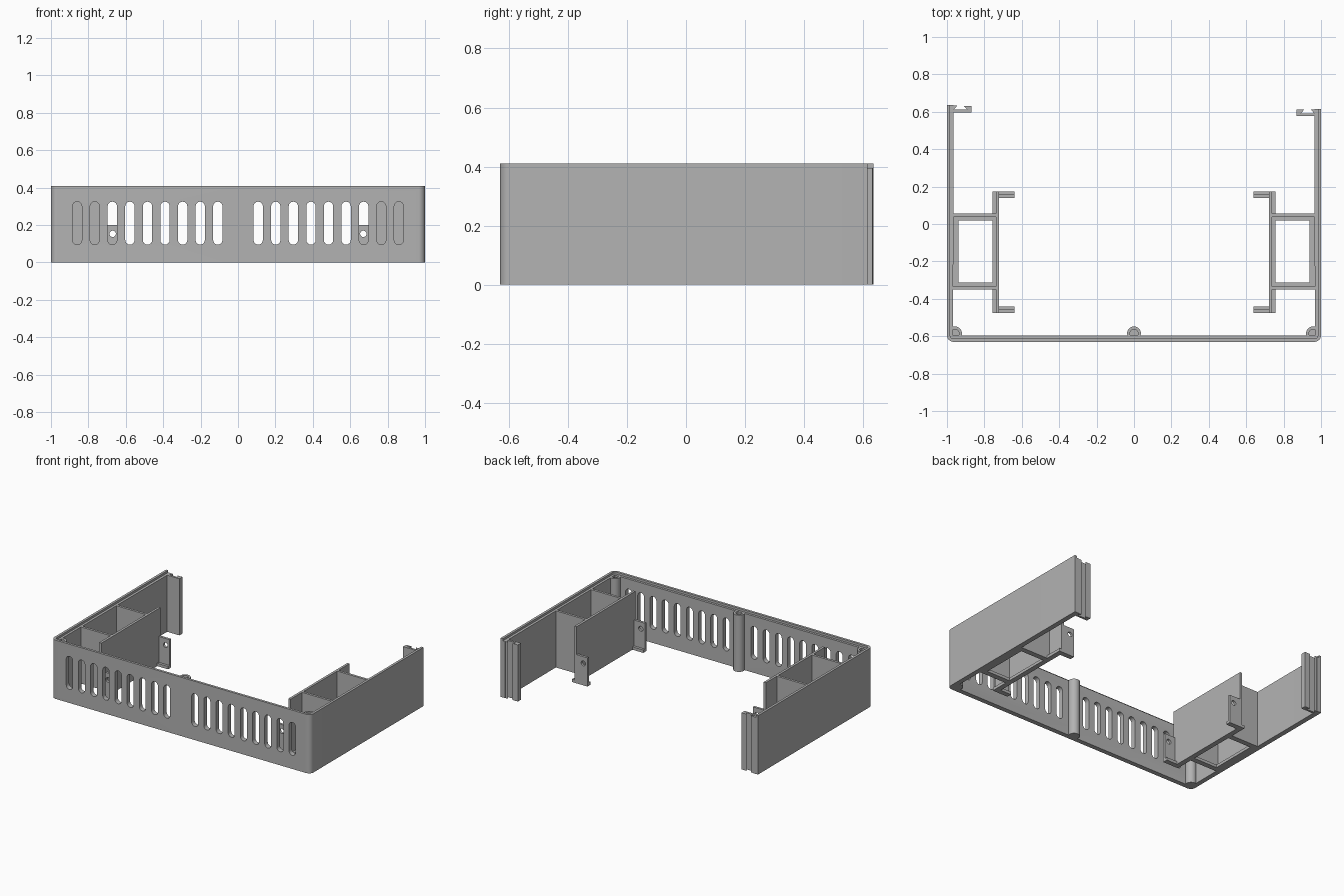
import bpy, bmesh, math

cube = bpy.data.objects.get("Cube")
if cube:
    bpy.data.objects.remove(cube, do_unlink=True)

GREY = bpy.data.materials.new("grey_plastic")
GREY.use_nodes = True
COLOUR = (0.45, 0.45, 0.45, 1)
GREY.diffuse_color = COLOUR
GREY.node_tree.nodes["Principled BSDF"].inputs["Base Color"].default_value = COLOUR

HEIGHT, BODY = 0.41, 0.395      # lip top, body top
WALL, THIN, BASE = 0.035, 0.017, 0.02
FRONT, LEFT_END, RIGHT_END = -0.63, 0.615, 0.635


def prism(name, outline, z0, z1):
    """Extrude a flat outline from z0 to z1."""
    bm = bmesh.new()
    face = bm.faces.new([bm.verts.new((x, y, z0)) for x, y in outline])
    ext = bmesh.ops.extrude_face_region(bm, geom=[face])
    for v in ext["geom"]:
        if isinstance(v, bmesh.types.BMVert):
            v.co.z = z1
    bmesh.ops.recalc_face_normals(bm, faces=bm.faces)
    mesh = bpy.data.meshes.new(name)
    bm.to_mesh(mesh)
    bm.free()
    mesh.materials.append(GREY)
    obj = bpy.data.objects.new(name, mesh)
    bpy.context.collection.objects.link(obj)
    return obj


def box(name, x0, x1, y0, y1, z0, z1):
    return prism(name, [(x0, y0), (x1, y0), (x1, y1), (x0, y1)], z0, z1)


def arc(cx, cy, r, start, end, steps=8):
    return [(cx + r * math.cos(math.radians(start + (end - start) * i / steps)),
             cy + r * math.sin(math.radians(start + (end - start) * i / steps)))
            for i in range(steps + 1)]


def circle(cx, cy, r):
    return arc(cx, cy, r, 0, 345, 23)


def stand_up(cutter, y):
    """Turn a cutter drawn in x and z so that it runs along y."""
    for v in cutter.data.vertices:
        v.co = (v.co.x, y + v.co.z, v.co.y)
    cutter.data.flip_normals()


def cut(obj, cutters):
    for cutter in cutters:
        mod = obj.modifiers.new("cut", "BOOLEAN")
        mod.operation, mod.solver, mod.object = "DIFFERENCE", "EXACT", cutter
        bpy.context.view_layer.objects.active = obj
        bpy.ops.object.modifier_apply(modifier=mod.name)
        bpy.data.objects.remove(cutter, do_unlink=True)


def smooth(obj):
    bpy.ops.object.select_all(action="DESELECT")
    obj.select_set(True)
    bpy.context.view_layer.objects.active = obj
    bpy.ops.object.shade_smooth_by_angle(angle=math.radians(30))


def u_outline(t):
    """Three-sided wall outline of thickness t with rounded outer corners."""
    r, inner = 0.035, max(0.035 - t, 0.002)
    c = 1 - r
    y = FRONT + r
    return ([(-1, RIGHT_END)] + arc(-c, y, r, 180, 270) + arc(c, y, r, 270, 360)
            + [(1, LEFT_END), (1 - t, LEFT_END)]
            + arc(c, y, inner, 360, 270) + arc(-c, y, inner, 270, 180)
            + [(t - 1, RIGHT_END)])


# Outer wall with two rows of vent slots, and the raised lip along its rim
shell = prism("outer_wall", u_outline(WALL), 0, BODY)
slots = []
for side in (-1, 1):
    for i in range(9):
        x = side * (0.108 + 0.094 * i)
        slot = prism("slot_cutter", arc(x, 0.3, 0.025, 0, 180) + arc(x, 0.12, 0.025, 180, 360), -0.1, 0.1)
        stand_up(slot, FRONT)
        slots.append(slot)
cut(shell, slots)
smooth(shell)
smooth(prism("rim_lip", u_outline(THIN), BODY, HEIGHT))

# Screw posts with blind holes
for name, x in (("right_post", -0.957), ("middle_post", 0), ("left_post", 0.957)):
    post = prism(name, circle(x, -0.585, 0.037), 0, BODY)
    cut(post, [prism("hole_cutter", circle(x, -0.585, 0.022), 0.28, 0.5)])
    smooth(post)

# Grooved rails at the back ends of the side walls
for name, side, end in (("right_rail", -1, RIGHT_END), ("left_rail", 1, LEFT_END)):
    profile = [(0.975, -0.038), (0.87, -0.038), (0.87, -0.004), (0.91, -0.004),
               (0.892, -0.023), (0.963, -0.023), (0.945, -0.002), (0.975, -0.002)]
    prism(name, [(side * x, end + y) for x, y in profile], 0, BODY)

# Inner brackets: thin upright walls on a wider base ledge
PLATE, BACK, FORE = 0.722, 0.175, -0.475
for label, s in (("right", -1), ("left", 1)):
    def part(name, x0, x1, y0, y1, z0, z1):
        return box(label + "_" + name, *sorted((s * x0, s * x1)), y0, y1, z0, z1)

    part("bracket_plate", PLATE, PLATE + THIN, FORE, BACK, 0, BODY)
    part("bracket_plate_ledge", PLATE, PLATE + WALL, FORE, BACK, 0, BASE)
    part("wall_ledge", 0.938, 0.97, -0.35, 0.055, 0, BASE)
    part("back_web", PLATE + THIN, 0.97, 0.038, 0.055, 0, BODY)
    part("back_web_ledge", PLATE + THIN, 0.97, 0.018, 0.055, 0, BASE)
    part("front_web", PLATE + THIN, 0.97, -0.35, -0.333, 0, BODY)
    part("front_web_ledge", PLATE + THIN, 0.97, -0.35, -0.313, 0, BASE)

    # Screw tabs with a foot and a round hole
    for name, outer, d in (("back_tab", BACK, -1), ("front_tab", FORE, 1)):
        y0, y1 = sorted((outer, outer + d * THIN))
        tab = part(name, 0.638, PLATE + 0.005, y0, y1, 0, 0.2)
        hole = prism("hole_cutter", circle(s * 0.67, 0.153, 0.017), -0.1, 0.1)
        stand_up(hole, outer)
        cut(tab, [hole])
        smooth(tab)
        y0, y1 = sorted((outer, outer + d * WALL))
        part(name + "_foot", 0.638, PLATE + 0.005, y0, y1, 0, BASE)
